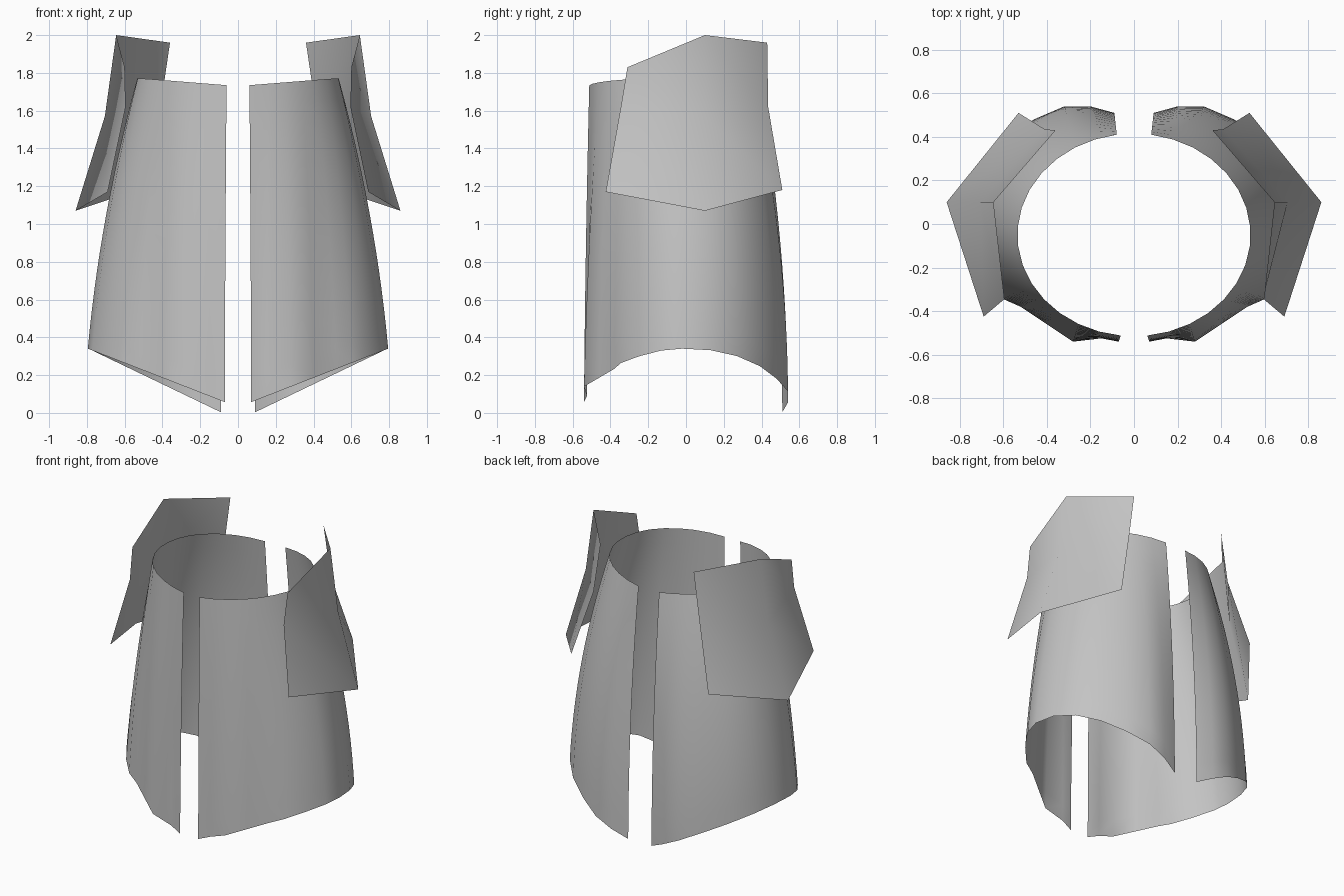
import bpy
import math

cube = bpy.data.objects.get("Cube")
if cube:
    bpy.data.objects.remove(cube, do_unlink=True)

grey = bpy.data.materials.new("plain_grey")
grey.use_nodes = True
colour = (0.55, 0.55, 0.55, 1)
grey.diffuse_color = colour
grey.node_tree.nodes["Principled BSDF"].inputs["Base Color"].default_value = colour


def lerp(a, b, t):
    return a + (b - a) * t


def grid_object(name, rows, sharp_angle):
    """Skin a list of equally long point rows with quads."""
    width = len(rows[0])
    verts = [point for row in rows for point in row]
    faces = []
    for r in range(len(rows) - 1):
        for c in range(width - 1):
            i = r * width + c
            faces.append((i, i + width, i + width + 1, i + 1))
    mesh = bpy.data.meshes.new(name)
    mesh.from_pydata(verts, [], faces)
    mesh.materials.append(grey)
    obj = bpy.data.objects.new(name, mesh)
    bpy.context.collection.objects.link(obj)
    bpy.ops.object.select_all(action="DESELECT")
    obj.select_set(True)
    bpy.context.view_layer.objects.active = obj
    bpy.ops.object.shade_smooth_by_angle(angle=math.radians(sharp_angle))
    return obj


def both_sides(name, rows, sharp_angle):
    """Build the left part and its mirrored right twin."""
    grid_object("left_" + name, rows, sharp_angle)
    flipped = [[(-x, y, z) for x, y, z in reversed(row)] for row in rows]
    grid_object("right_" + name, flipped, sharp_angle)


# Skirt panel: hem outline from front slit to back slit
hem = [(0.07, -0.54), (0.15, -0.525), (0.28, -0.54), (0.4, -0.46),
       (0.52, -0.38), (0.6, -0.345), (0.69, -0.25), (0.77, -0.13),
       (0.795, -0.02), (0.775, 0.13), (0.71, 0.27), (0.6, 0.39),
       (0.46, 0.48), (0.32, 0.54), (0.2, 0.54), (0.09, 0.51)]


def skirt_point(column, t):
    hem_x, hem_y = hem[column]
    # Oval waist
    angle = math.radians(lerp(-83.5, 81.5, column / (len(hem) - 1)))
    waist_x = 0.535 * math.cos(angle)
    waist_y = 0.465 * math.sin(angle) - 0.05
    waist_z = 1.73 + 0.04 * min(1, waist_x / 0.5)
    # Hem slopes down to the slits, further at the back
    hem_z = 0.03 + 0.39 * hem_x if hem_y < 0 else 0.48 * hem_x - 0.04
    # Flare bulges outward, more strongly at the back
    bulge = 0.5 + 0.8 * max(0, hem_y)
    s = t + bulge * t * (1 - t)
    return (lerp(waist_x, hem_x, s), lerp(waist_y, hem_y, s),
            lerp(waist_z, hem_z, t))


ROWS = 14
skirt = [[skirt_point(c, r / ROWS) for c in range(len(hem))]
         for r in range(ROWS + 1)]
both_sides("skirt_panel", skirt, 60)

# Hip plate: front edge, ridge and back edge at three heights
plate = [
    [(0.6, -0.31, 1.83), (0.645, 0.1, 2), (0.36, 0.43, 1.96)],
    [(0.595, -0.345, 1.62), (0.705, 0.1, 1.57), (0.41, 0.435, 1.62)],
    [(0.69, -0.425, 1.17), (0.86, 0.1, 1.07), (0.53, 0.51, 1.18)],
]
both_sides("hip_plate", plate, 75)
